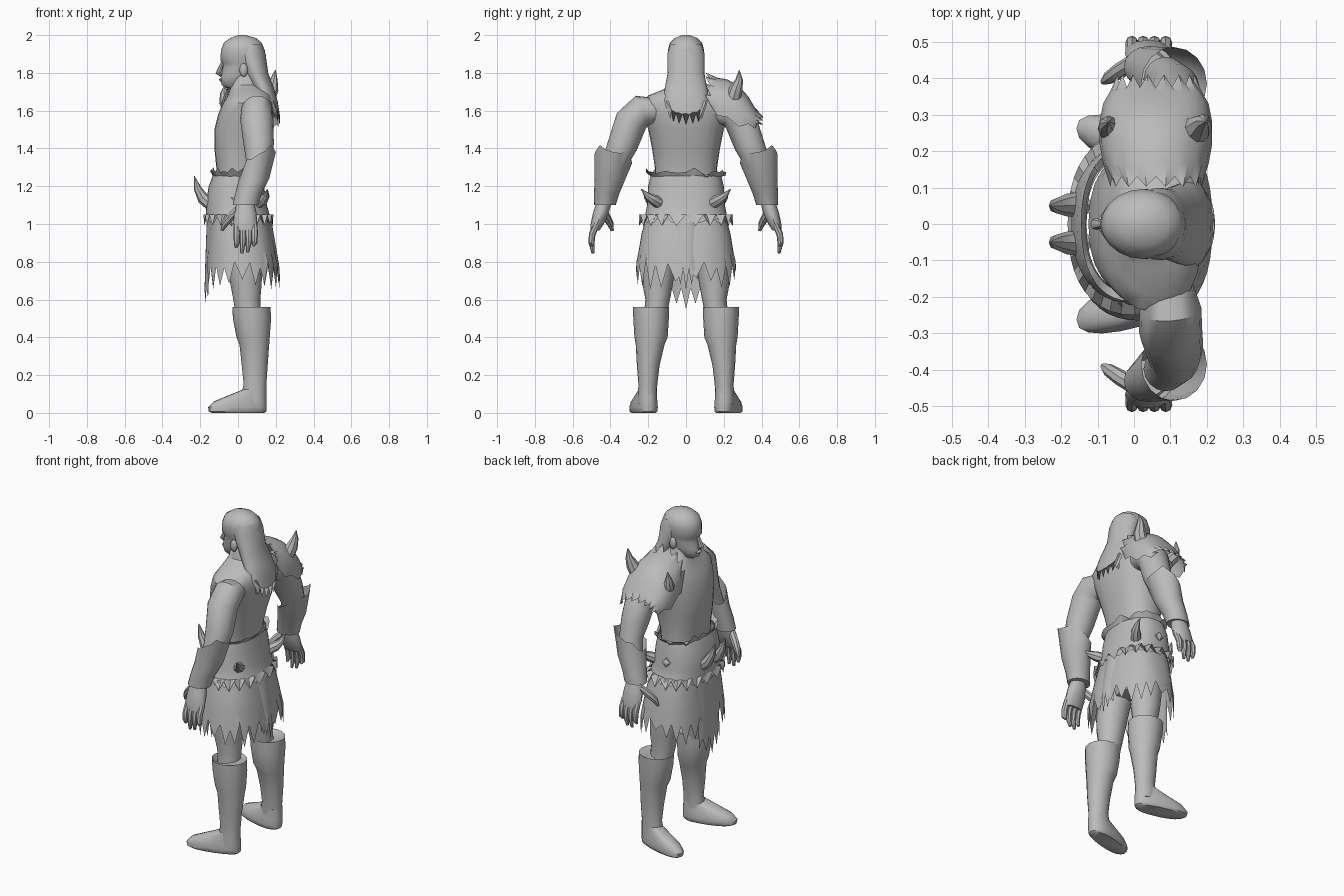
import bpy, bmesh, math, random
from mathutils import Vector

random.seed(4)
grey = bpy.data.materials.new("plain_grey")
grey.diffuse_color = (0.5, 0.5, 0.5, 1)


def sheet(name, rows, closed=True, caps=(False, False), angle=40):
    """Skin a list of equal-length point rows."""
    bm = bmesh.new()
    vs = [[bm.verts.new(p) for p in row] for row in rows]
    n = len(rows[0])
    for a, b in zip(vs, vs[1:]):
        for i in range(n if closed else n - 1):
            k = (i + 1) % n
            bm.faces.new((a[i], a[k], b[k], b[i]))
    if caps[0]:
        bm.faces.new(vs[0])
    if caps[1]:
        bm.faces.new(vs[-1])
    bmesh.ops.recalc_face_normals(bm, faces=bm.faces)
    me = bpy.data.meshes.new(name)
    bm.to_mesh(me)
    bm.free()
    me.materials.append(grey)
    me.polygons.foreach_set("use_smooth", [True] * len(me.polygons))
    me.set_sharp_from_angle(angle=math.radians(angle))
    ob = bpy.data.objects.new(name, me)
    bpy.context.collection.objects.link(ob)
    return ob


def loft(name, rows, n=20, s=1, caps=(True, True), power=1.0, top=None, bottom=None, shear=0.0):
    """Level rings (z, front x, back x, centre y, half width); top/bottom shift the end rings in z."""
    out = []
    for r, (z, xf, xb, yc, hw) in enumerate(rows):
        row = []
        for i in range(n):
            a = 2 * math.pi * i / n
            c, d = math.cos(a), math.sin(a)
            c = math.copysign(abs(c) ** power, c)
            d = math.copysign(abs(d) ** power, d)
            x = (xf + xb) / 2 + (xb - xf) / 2 * c
            y = yc + hw * d + shear * max(0, 0.1 - x)
            dz = top(i, a) if top and r == 0 else 0
            if bottom and r == len(rows) - 1:
                dz += bottom(i, a)
            row.append(Vector((x, s * y, z + dz)))
        out.append(row)
    return sheet(name, out, True, caps)


def tube(name, pts, radii, n=10, s=1):
    """Round tube along a path, for limbs, fingers and spikes."""
    pts = [Vector((x, s * y, z)) for x, y, z in pts]
    out = []
    for i, (p, r) in enumerate(zip(pts, radii)):
        t = (pts[min(i + 1, len(pts) - 1)] - pts[max(i - 1, 0)]).normalized()
        ref = Vector((1, 0, 0)) if abs(t.x) < 0.8 else Vector((0, 1, 0))
        u = t.cross(ref).normalized()
        v = t.cross(u)
        out.append([p + r * (math.cos(2 * math.pi * k / n) * u + math.sin(2 * math.pi * k / n) * v)
                    for k in range(n)])
    return sheet(name, out, True, (True, True))


def ball(name, loc, size, s=1):
    k = [math.pi * (j + 0.15) / 6.3 for j in range(7)]
    loft(name, [(loc[2] + size[2] * math.cos(a), loc[0] - size[0] * math.sin(a), loc[0] + size[0] * math.sin(a),
                 loc[1], size[1] * math.sin(a)) for a in k], 10, s)


def zigzag(low, high):
    return lambda i, a: random.uniform(low, high) if i % 2 else 0


# torso, neck and head
loft("torso", [(0.84, -.07, .09, 0, .10), (0.95, -.11, .13, 0, .17), (1.22, -.11, .11, 0, .165),
               (1.30, -.115, .12, 0, .165), (1.40, -.125, .145, 0, .18), (1.50, -.125, .175, 0, .20),
               (1.58, -.105, .19, 0, .225), (1.64, -.08, .19, 0, .24), (1.68, -.055, .18, 0, .20),
               (1.71, -.045, .16, 0, .125), (1.735, -.035, .12, 0, .085), (1.80, -.03, .11, 0, .07)],
     24, power=0.85)
loft("head", [(1.72, -.06, .02, 0, .03), (1.735, -.086, .06, 0, .045), (1.765, -.093, .09, 0, .062),
              (1.79, -.088, .11, 0, .072), (1.83, -.08, .125, 0, .078), (1.85, -.082, .135, 0, .083),
              (1.865, -.094, .14, 0, .087), (1.92, -.09, .142, 0, .096), (1.96, -.075, .125, 0, .085),
              (1.985, -.04, .095, 0, .058), (2.0, 0, .04, 0, .02)], 20)
tube("nose", [(-.08, 0, 1.86), (-.095, 0, 1.82), (-.103, 0, 1.80), (-.085, 0, 1.788)],
     [.008, .013, .017, .012], 8)
ball("lips", (-.088, 0, 1.764), (.012, .024, .01))
for s in (1, -1):
    ball("ear", (.03, .083, 1.815), (.022, .014, .036), s)

# long hair with a ragged end
loft("hair", [(1.95, .0, .128, 0, .085), (1.90, -.01, .146, 0, .099), (1.80, .03, .16, 0, .097),
              (1.72, .075, .19, 0, .112), (1.65, .12, .21, 0, .118), (1.59, .16, .222, 0, .085)],
     28, caps=(False, True),
     bottom=lambda i, a: (.02 if i % 2 else -.035) - .045 * max(0, abs(math.cos(a)) - .3))

# arms, bracers and hands
for s in (1, -1):
    tube("upper_arm", [(.09, .15, 1.60), (.10, .235, 1.60), (.10, .29, 1.545), (.11, .335, 1.42),
                       (.11, .375, 1.33), (.085, .40, 1.22)],
         [.065, .085, .087, .08, .068, .06], 16, s)
    loft("bracer", [(1.325, .02, .20, .385, .10), (1.24, .005, .165, .402, .082), (1.16, -.015, .125, .42, .067),
                    (1.10, -.028, .108, .43, .058), (1.10, -.01, .09, .433, .04)], 16, s, (False, True),
         top=lambda i, a: .055 * math.cos(a) + .045 * max(0, math.sin(a)) + (.022 if i % 4 == 2 else 0))
    loft("palm", [(1.12, -.005, .085, .433, .04), (1.06, -.02, .098, .45, .042),
                  (1.0, -.025, .102, .47, .035), (.965, -.015, .095, .482, .024)], 12, s)
    for k, tip in enumerate((.875, .845, .85, .885)):
        x = -.006 + .031 * k
        tube("finger", [(x, .472, 1.0), (x, .497, .945), (x, .50, .90), (x - .005, .492, tip)],
             [.017, .018, .016, .008], 8, s)
    tube("thumb", [(.0, .445, 1.075), (-.04, .42, 1.035), (-.07, .40, 1.0), (-.085, .39, .965)],
         [.022, .022, .018, .008], 8, s)

# legs, boots and feet
for s in (1, -1):
    loft("thigh", [(.93, -.08, .13, .12, .10), (.80, -.06, .13, .14, .09), (.68, -.04, .125, .15, .08),
                   (.60, -.025, .118, .15, .065), (.50, -.01, .12, .165, .06)], 16, s)
    loft("boot", [(.54, -.01, .15, .18, .075), (.56, -.03, .172, .185, .096), (.50, -.027, .175, .185, .094),
                  (.40, -.008, .168, .185, .088), (.36, .008, .165, .19, .076), (.25, .02, .157, .20, .06),
                  (.15, .03, .15, .202, .05), (.09, .015, .15, .205, .05), (.05, .02, .15, .205, .05)],
         16, s, top=lambda i, a: .02 * math.cos(a))
    loft("foot", [(.125, .03, .145, .20, .045), (.085, -.07, .15, .20, .052), (.06, -.13, .152, .20, .058),
                  (.03, -.158, .152, .20, .062), (.008, -.155, .15, .20, .06), (0, -.14, .14, .20, .052)],
         18, s, power=0.85, shear=0.24)

# wide belt with ragged trims
loft("belt", [(1.265, -.13, .125, 0, .185), (1.20, -.155, .138, 0, .20), (1.10, -.172, .153, 0, .206),
              (1.04, -.168, .17, 0, .218), (1.005, -.17, .18, 0, .23)], 48, caps=(False, False),
     power=0.85, bottom=zigzag(.01, .035))
loft("belt_top_trim", [(1.275, -.145, .14, 0, .212), (1.25, -.13, .125, 0, .186)], 40,
     caps=(False, False), power=0.85, top=zigzag(-.03, .03))
loft("belt_low_trim", [(1.05, -.165, .168, 0, .215), (1.03, -.182, .187, 0, .25)], 40,
     caps=(False, False), power=0.85, bottom=lambda i, a: -.04 if i % 2 else .02)

# torn skirt, longest at the back and front corners
loft("skirt", [(1.04, -.15, .16, 0, .21), (.95, -.155, .18, 0, .235), (.86, -.163, .198, 0, .25),
               (.785, -.17, .215, 0, .265)], 44, caps=(False, False), power=0.8,
     bottom=lambda i, a: (-random.uniform(.04, .08) - .06 * abs(math.sin(2 * a)) if i % 2
                          else random.uniform(-.02, .02)))
# front and back cloth panels
for name, x0, x1, w, low in (("front_flap", -.165, -.178, .10, .66), ("back_flap", .175, .222, .06, .76)):
    rows = [[Vector((x0 + (x1 - x0) * t + .02 * (j / 4) ** 2 * (1 if x0 < 0 else -1), w * j / 4,
                     1.03 + (low - 1.03) * t - (t == 1) * ((j % 2 == 0) * .11 * (1 - abs(j) / 8))))
             for j in range(-4, 5)] for t in (0, .4, .75, 1)]
    sheet(name, rows, closed=False)

# belt spikes and diamond studs
for s in (1, -1):
    tube("front_spike", [(-.14, .055, 1.10), (-.185, .052, 1.135), (-.215, .05, 1.19), (-.232, .05, 1.255)],
         [.034, .031, .02, .002], 8, s)
    tube("back_spike", [(.10, .14, 1.11), (.135, .175, 1.13), (.15, .205, 1.15), (.155, .237, 1.185)],
         [.032, .028, .018, .002], 8, s)
    tube("stud", [(-.01, .19, 1.14), (-.01, .21, 1.14), (-.01, .222, 1.14)], [.03, .028, .004], 4, s)

# single shoulder guard: an arched shell with ragged edges
shell = []
for r, (y, z, rx, h) in enumerate([(.13, 1.63, .125, .14), (.165, 1.60, .145, .175), (.22, 1.565, .155, .20),
                                   (.28, 1.54, .155, .19), (.33, 1.53, .145, .145), (.365, 1.53, .125, .085),
                                   (.375, 1.53, .105, .05)]):
    row = []
    for j in range(17):
        a = math.radians(-8 + 196 * j / 16)
        edge = .035 if j % 2 else 0
        yy = y + (edge if r == 6 else -edge * .8 if r == 0 else 0)
        zz = z + h * max(0, math.sin(a)) ** .8 + (edge if r == 0 else -edge * .3 if r == 6 else 0)
        if j in (0, 16):
            zz -= .025 * (r % 2)
        row.append(Vector((.06 + rx * math.cos(a), yy, zz)))
    shell.append(row)
sheet("shoulder_guard", shell, closed=False)
tube("guard_back_spike", [(.155, .25, 1.66), (.18, .265, 1.715), (.19, .282, 1.765), (.198, .282, 1.815)],
     [.042, .035, .02, .002], 8)
tube("guard_front_spike", [(-.03, .25, 1.60), (-.07, .265, 1.65), (-.075, .275, 1.69), (-.07, .28, 1.74)],
     [.04, .033, .02, .002], 8)
